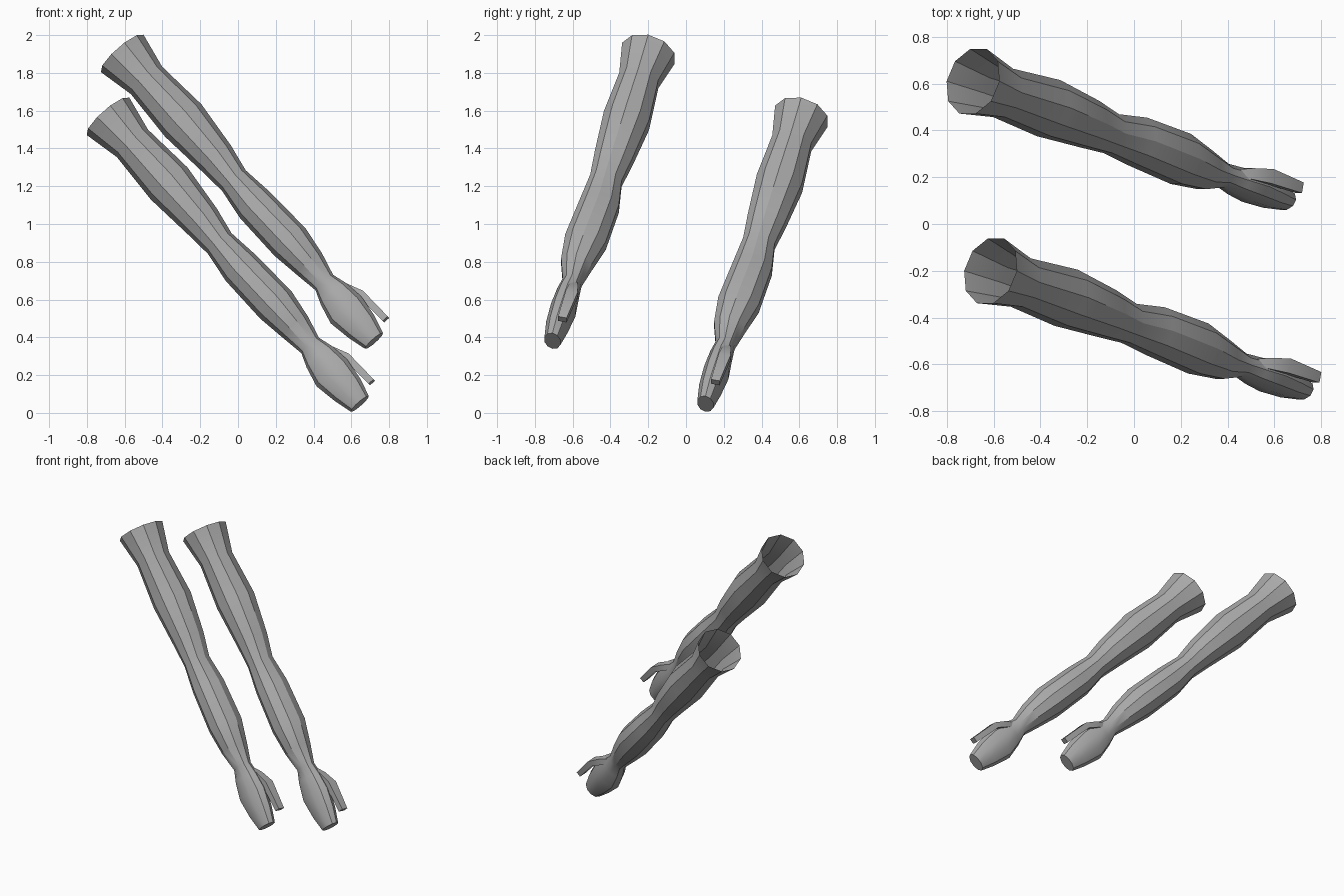
import bpy, bmesh, math
from mathutils import Vector

if "Cube" in bpy.data.objects:
    bpy.data.objects.remove(bpy.data.objects["Cube"])

gray = bpy.data.materials.new("plain gray")
gray.diffuse_color = (0.4, 0.4, 0.4, 1)
gray.use_nodes = True
gray.node_tree.nodes["Principled BSDF"].inputs["Base Color"].default_value = gray.diffuse_color

# Common frame: AXIS runs down the arm, WIDE across it, THICK toward the back
AXIS = Vector((0.645, -0.25, -0.733)).normalized()
WIDE = Vector((0.75, 0, 0.66)).normalized()
THICK = WIDE.cross(AXIS).normalized()
SIDES = 10

# Ring centre x, y, z, half width, half thickness: rim to knuckles
ARM = [
    (-0.613, -0.20, 1.903, 0.150, 0.150),
    (-0.484, -0.25, 1.760, 0.110, 0.112),
    (-0.290, -0.315, 1.548, 0.129, 0.130),
    (-0.115, -0.383, 1.348, 0.103, 0.108),
    (-0.022, -0.424, 1.230, 0.083, 0.090),
    (0.090, -0.457, 1.100, 0.105, 0.110),
    (0.275, -0.532, 0.905, 0.110, 0.116),
    (0.380, -0.580, 0.786, 0.087, 0.088),
    (0.457, -0.603, 0.690, 0.062, 0.054),
    (0.505, -0.625, 0.630, 0.088, 0.062),
    (0.572, -0.650, 0.545, 0.108, 0.070),
    (0.655, -0.683, 0.455, 0.090, 0.062),
    (0.720, -0.707, 0.381, 0.063, 0.046),
]
# Thumb: root in the wrist, knuckle, tip
THUMB = [
    (0.490, -0.595, 0.695, 0.012, 0.018),
    (0.565, -0.595, 0.665, 0.024, 0.026),
    (0.652, -0.606, 0.628, 0.021, 0.034),
    (0.783, -0.655, 0.495, 0.019, 0.025),
]


def tube(name, rings, sides, phase, power, cap_start, offset):
    """Skin a row of rings; power below 1 squares off the section."""
    bm = bmesh.new()
    rows = []
    for x, y, z, w, t in rings:
        row = []
        for i in range(sides):
            a = 2 * math.pi * (i + phase) / sides
            c, s = math.cos(a), math.sin(a)
            c = math.copysign(abs(c) ** power, c)
            s = math.copysign(abs(s) ** power, s)
            p = Vector((x, y, z)) + WIDE * w * c + THICK * t * s
            row.append(bm.verts.new(p + offset))
        rows.append(row)
    for a, b in zip(rows, rows[1:]):
        for i in range(sides):
            j = (i + 1) % sides
            bm.faces.new((a[i], a[j], b[j], b[i]))
    bm.faces.new(rows[-1])
    if cap_start:
        bm.faces.new(rows[0][::-1])
    bmesh.ops.recalc_face_normals(bm, faces=bm.faces)
    # An open tube must face away from its own axis
    bm.faces.ensure_lookup_table()
    if bm.faces[0].normal.dot(bm.faces[0].calc_center_median() - offset - Vector(rings[0][:3])) < 0 and not cap_start:
        bmesh.ops.reverse_faces(bm, faces=bm.faces)
    me = bpy.data.meshes.new(name)
    bm.to_mesh(me)
    bm.free()
    me.materials.append(gray)
    ob = bpy.data.objects.new(name, me)
    bpy.context.collection.objects.link(ob)
    bpy.ops.object.select_all(action='DESELECT')
    ob.select_set(True)
    bpy.context.view_layer.objects.active = ob
    bpy.ops.object.shade_smooth_by_angle(angle=math.radians(30))


# Two matching gloves, one higher in front and one lower behind
for label, offset in (("front", Vector((0, 0, 0))),
                      ("back", Vector((-0.075, 0.81, -0.333)))):
    tube(label + "_arm", ARM, SIDES, 0, 1.0, False, offset)
    tube(label + "_thumb", THUMB, 4, 0.5, 0.2, True, offset)
